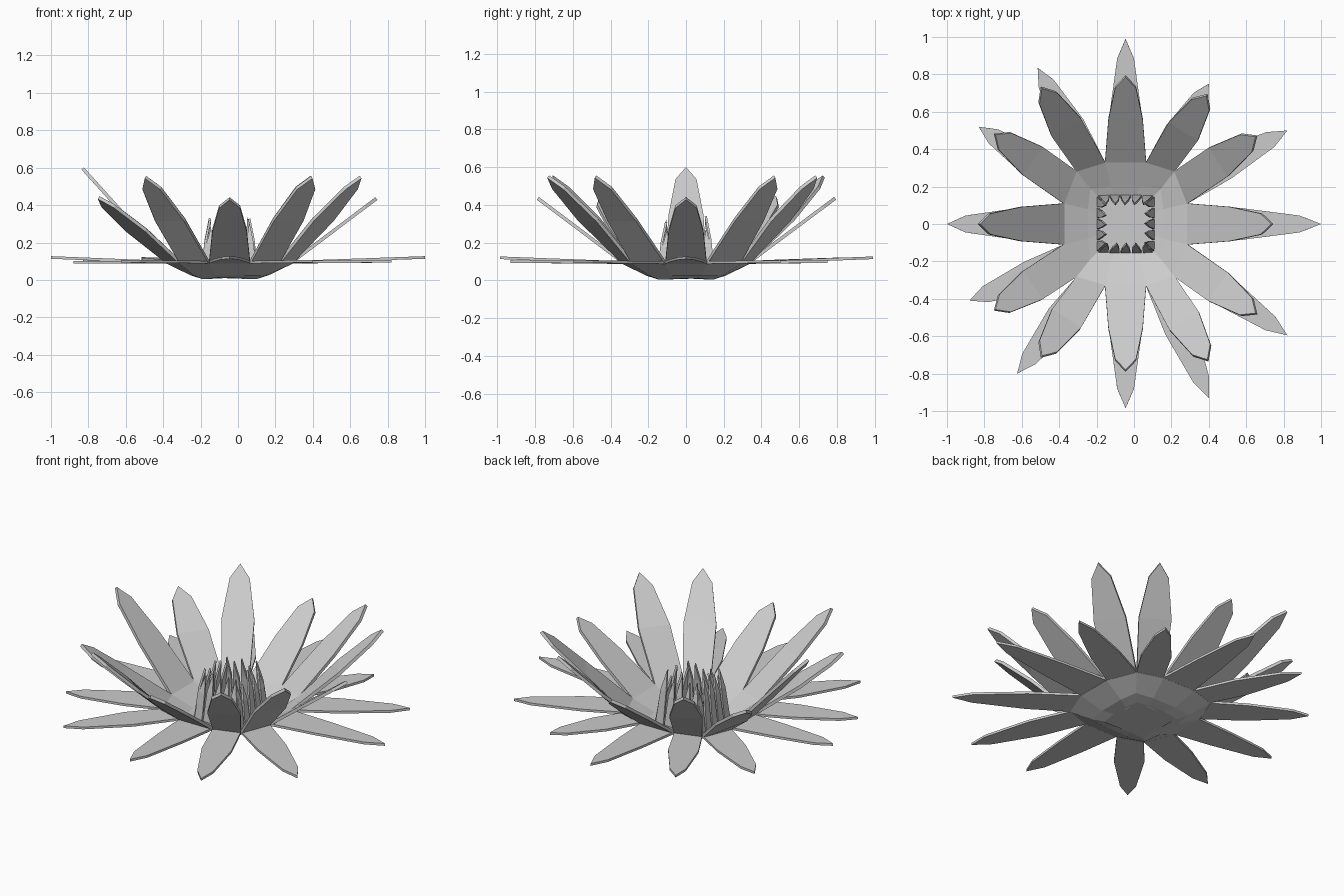
import bpy, random
from mathutils import Vector

if "Cube" in bpy.data.objects:
    bpy.data.objects.remove(bpy.data.objects["Cube"])

random.seed(3)
CX = -0.045  # flower axis is slightly off centre


def make(name, verts, faces, thick):
    me = bpy.data.meshes.new(name)
    me.from_pydata([tuple(v) for v in verts], [], faces)
    me.update()
    ob = bpy.data.objects.new(name, me)
    bpy.context.collection.objects.link(ob)
    m = ob.modifiers.new("thickness", 'SOLIDIFY')
    m.thickness, m.offset = thick, 0
    return ob


def ring(c, s, k, z):
    """Squarish 12-sided ring: side half-length c, reach s, corner reach k."""
    q = [(s, -c), (s, c), (k[0], k[1])]
    pts = []
    for i in range(4):
        for x, y in q:
            for _ in range(i):
                x, y = -y, x
            pts.append(Vector((CX + x, y, z)))
    # corners of the rim mirror left-right rather than rotate
    for i in range(2, 12, 3):
        p = pts[i]
        p.x = CX + (k[0] if p.x > CX else -k[0])
        p.y = k[1] if p.y > 0 else -k[1]
    return pts


# bowl: square floor opening into a twelve-sided rim
rings = [ring(0.05, 0.14, (0.14, 0.14), 0.012),
         ring(0.08, 0.205, (0.19, 0.19), 0.033),
         ring(0.11, 0.333, (0.265, 0.285), 0.095)]
rim = rings[2]
faces = [list(range(12))]
for r in range(2):
    for i in range(12):
        j = (i + 1) % 12
        faces.append([r * 12 + i, r * 12 + j, r * 12 + 12 + j, r * 12 + 12 + i])
make("bowl", sum(rings, []), faces, 0.018)


def petal(name, i, tip, widths, thick):
    """Petal growing from rim edge i to the tip; widths = (fraction, half width)."""
    a, b = rim[i].copy(), rim[(i + 1) % 12].copy()
    mid, tip = (a + b) / 2, Vector(tip)
    d = tip - mid
    side = Vector((-d.y, d.x, 0)).normalized()
    verts = [a, b]
    for t, w in widths:
        p = mid + d * t
        verts += [p - side * w, p + side * w]
    n = len(verts)
    verts.append(tip)
    fs = [[k, k + 2, k + 3, k + 1] for k in range(0, n - 2, 2)]
    fs.append([n - 2, n, n - 1])
    make(name, verts, fs, thick)


# tips listed counter-clockwise from +x, matching the rim edges
upper = [(0.74, 0, 0.435), (0.655, 0.47, 0.55), (0.39, 0.69, 0.55),
         (CX, 0.79, 0.435), (-0.495, 0.73, 0.55), (-0.745, 0.48, 0.44),
         (-0.83, 0, 0.595), (-0.745, -0.46, 0.44), (-0.495, -0.71, 0.55),
         (CX, -0.785, 0.435), (0.395, -0.73, 0.55), (0.655, -0.48, 0.55)]
lower = [(1.0, 0, 0.12), (0.82, 0.5, 0.1), (0.4, 0.75, 0.1),
         (CX, 0.99, 0.12), (-0.515, 0.835, 0.115), (-0.83, 0.52, 0.1),
         (-1.0, 0, 0.12), (-0.88, -0.41, 0.095), (-0.625, -0.8, 0.1),
         (CX, -0.985, 0.12), (0.4, -0.93, 0.1), (0.82, -0.595, 0.1)]
for i in range(12):
    petal("upper_petal", i, upper[i], [(0.5, 0.092), (0.87, 0.056)], 0.018)
    petal("lower_petal", i, lower[i], [(0.4, 0.085), (0.84, 0.045)], 0.014)

# stamens: pointed blades around a square, leaning inward
for s in range(4):
    for k in range(5):
        u = -0.12 + 0.06 * k
        h = random.uniform(0.26, 0.34)
        v = []
        for du, out, z in [(-0.026, 0.148, 0.02), (0.026, 0.148, 0.02),
                           (0.02, 0.128, h * 0.65), (0.004, 0.105, h),
                           (-0.018, 0.128, h * 0.65)]:
            x, y = u * (1 - 0.5 * z) + du, -out
            for _ in range(s):
                x, y = -y, x
            v.append((CX + x, y, z))
        make("stamen", v, [[0, 1, 2, 4], [4, 2, 3]], 0.012)
